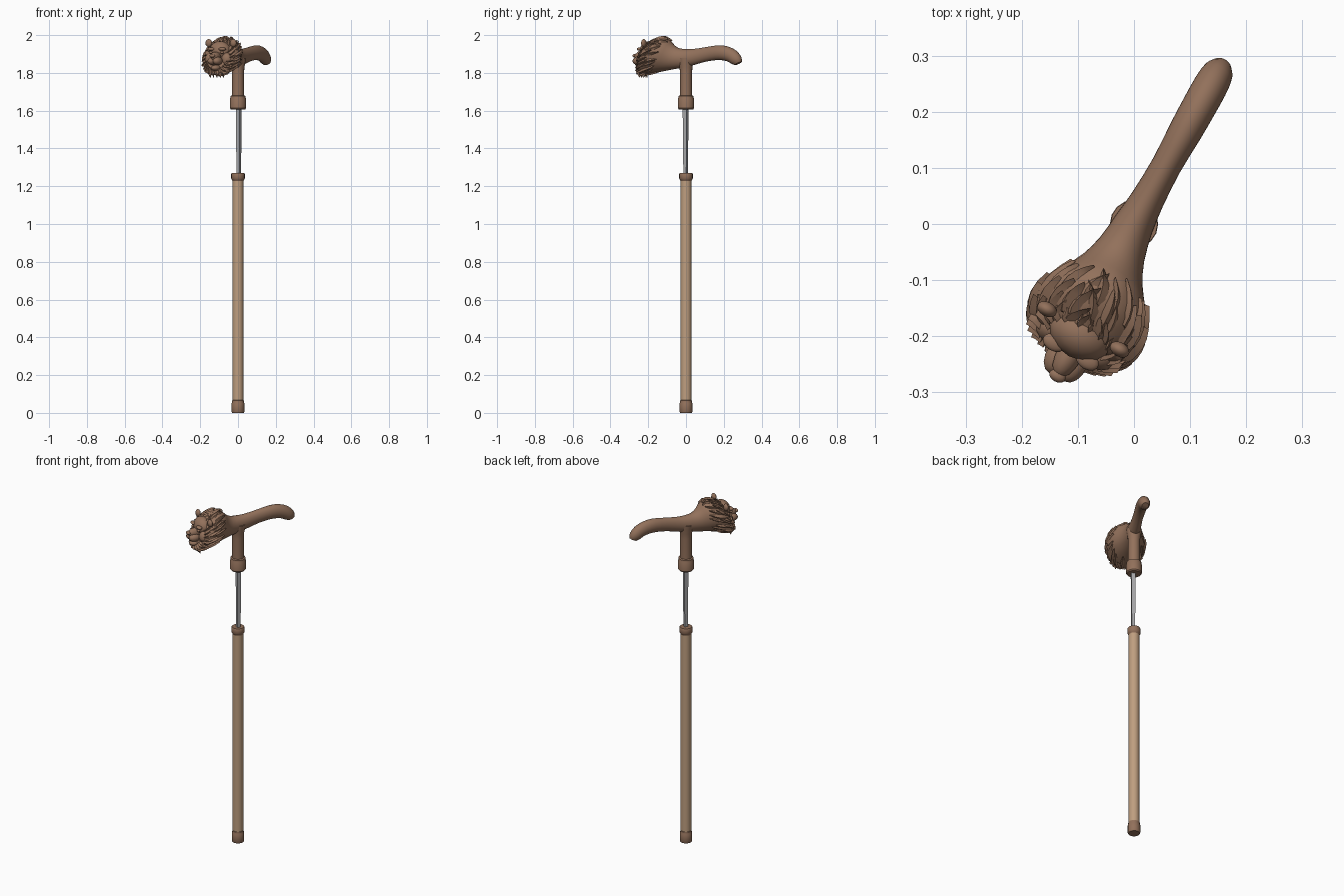
import bpy, bmesh, math, random
from mathutils import Vector, Matrix

if "Cube" in bpy.data.objects:
    bpy.data.objects.remove(bpy.data.objects["Cube"])

random.seed(4)
ANG = math.radians(61)
S = Vector((-math.cos(ANG), -math.sin(ANG), 0))   # towards the carved head
T = Vector((math.sin(ANG), -math.cos(ANG), 0))    # sideways
Z = Vector((0, 0, 1))


def material(name, rgb):
    m = bpy.data.materials.new(name)
    m.diffuse_color = (*rgb, 1)
    m.use_nodes = True
    m.node_tree.nodes["Principled BSDF"].inputs["Base Color"].default_value = m.diffuse_color
    return m


BROWN = material("carved brown wood", (0.29, 0.165, 0.105))
TAN = material("tan wood", (0.52, 0.345, 0.215))
STEEL = material("steel grey", (0.40, 0.40, 0.41))


def finish(bm, name, mat, angle=35):
    bmesh.ops.recalc_face_normals(bm, faces=bm.faces)
    me = bpy.data.meshes.new(name)
    bm.to_mesh(me)
    bm.free()
    me.materials.append(mat)
    me.shade_smooth()
    me.set_sharp_from_angle(angle=math.radians(angle))
    ob = bpy.data.objects.new(name, me)
    bpy.context.collection.objects.link(ob)
    return ob


def skin(bm, rings):
    """Join point rings into a capped tube."""
    vs = [[bm.verts.new(p) for p in r] for r in rings]
    n = len(vs[0])
    for a, b in zip(vs, vs[1:]):
        for i in range(n):
            j = (i + 1) % n
            bm.faces.new((a[i], a[j], b[j], b[i]))
    bm.faces.new(vs[0])
    bm.faces.new(vs[-1])


def lathe(name, profile, mat, n=16):
    bm = bmesh.new()
    skin(bm, [[(r * math.cos(2 * math.pi * i / n), r * math.sin(2 * math.pi * i / n), z)
               for i in range(n)] for r, z in profile])
    return finish(bm, name, mat)


# Shaft, ferrule and collars
lathe("shaft", [(.029, .03), (.029, 1.255)], TAN)
lathe("ferrule", [(.031, 0), (.034, .006), (.034, .05), (.031, .056), (.031, .066), (.028, .068)], BROWN)
lathe("shaft_collar", [(.029, 1.228), (.033, 1.236), (.036, 1.241), (.036, 1.264), (.033, 1.27)], BROWN)
lathe("handle_collar", [(.038, 1.607), (.043, 1.613), (.043, 1.662), (.040, 1.668),
                        (.040, 1.678), (.031, 1.682)], BROWN)
lathe("handle_neck", [(.032, 1.67), (.032, 1.80), (.034, 1.83), (.039, 1.855), (.042, 1.88)], BROWN)

# Blade: tapering diamond section
bm = bmesh.new()
skin(bm, [[(.004 + w * math.cos(a), -.002 + w * math.sin(a), z)
           for a in (math.radians(15 + 90 * k) for k in range(4))]
          for z, w in ((1.0, .002), (1.06, .009), (1.27, .0125), (1.63, .0165))])
finish(bm, "blade", STEEL, 20)

# Handle and mane core: (along, height, half width, half height, tilt)
SECT = [(-.316, 1.850, .018, .021, -65), (-.304, 1.866, .028, .033, -58),
        (-.280, 1.888, .031, .037, -38), (-.240, 1.903, .031, .039, -18),
        (-.190, 1.907, .030, .039, -4), (-.120, 1.898, .027, .038, 5),
        (-.050, 1.885, .030, .042, 5), (.000, 1.878, .036, .048, 0),
        (.050, 1.877, .045, .055, -5), (.090, 1.882, .060, .070, -12),
        (.125, 1.887, .080, .088, -20), (.160, 1.889, .096, .103, -24),
        (.195, 1.887, .102, .109, -26), (.225, 1.881, .094, .100, -24),
        (.240, 1.880, .076, .080, -20), (.248, 1.880, .040, .045, -15)]


def section(u):
    """Catmull-Rom sample of the section table at index u."""
    i = max(0, min(int(u), len(SECT) - 2))
    f = u - i
    p = [SECT[max(0, min(i + k, len(SECT) - 1))] for k in (-1, 0, 1, 2)]
    return [.5 * (2 * b + (c - a) * f + (2 * a - 5 * b + 4 * c - d) * f * f
                  + (3 * b - a - 3 * c + d) * f ** 3) for a, b, c, d in zip(*p)]


def surf(u, th, k=1.0):
    s, z, w, h, tilt = section(u)
    a = math.radians(tilt)
    up = S * math.sin(a) + Z * math.cos(a)
    off = .01 * max(0, min(1, (u - 7) / 3))
    return S * s + Z * z + T * (off + k * w * math.cos(th)) + up * (k * h * math.sin(th))


bm = bmesh.new()
N, rings = 32, []
for j in range((len(SECT) - 1) * 2 + 1):
    u = j / 2
    amp = .03 * max(0, min(1, (u - 9.5) / 2))
    rings.append([surf(u, 2 * math.pi * i / N,
                       1 + amp * math.sin(2 * math.pi * i / N * 11 + u * 1.7)) for i in range(N)])
skin(bm, rings)
finish(bm, "handle_grip", BROWN, 50)

# Mane locks: ridged leaves sweeping back from the face, tips lifted
bm = bmesh.new()
for row, (u0, u1, count) in enumerate(((14.2, 12.6, 22), (13.3, 11.3, 22), (12.3, 10.0, 20))):
    for c in range(count):
        th0 = 2 * math.pi * (c + .5 * row + random.uniform(-.25, .25)) / count
        swirl = random.uniform(.12, .38) * (1 if math.cos(th0) > 0 else -1)
        end = u1 + random.uniform(-.3, .4)
        lift = random.uniform(.04, .10)
        width = random.uniform(.12, .17)
        slices = []
        for k in range(6):
            f = k / 5
            u = u0 + (end - u0) * f
            th = th0 + swirl * f * f
            w = width * (math.sin(math.pi * (.2 + .8 * f)) + .03)
            top = 1.0 + lift * math.sin(math.pi * (.15 + .6 * f))
            tip = .05 * f ** 3
            slices.append([surf(u, th - w, .96 + tip), surf(u, th + .2 * w, top + tip),
                           surf(u, th + w, .96 + tip), surf(u, th, .93 + tip)])
        skin(bm, slices)
# Fringe locks radiating around the face
for c in range(24):
    th = 2 * math.pi * (c + random.uniform(-.2, .2)) / 24
    slices = []
    for k in range(4):
        f = k / 3
        r = .72 + .36 * f
        w = .14 * (1 - .85 * f)
        a = th + .15 * f * f
        slices.append([surf(13.5, a - w, r), surf(13.5, a, r) + S * (.02 * (1 - f * .6)),
                       surf(13.5, a + w, r), surf(13.0, a, r * .95)])
    skin(bm, slices)
finish(bm, "mane_locks", BROWN, 30)


# Face: blended ellipsoids in the head's frame, paired ones mirrored
def blob(bm, t, s, z, rt, rs, rz):
    for sign in ((1, -1) if t else (1,)):
        c = T * (.012 + sign * t) + S * s + Z * z
        m = Matrix((T * rt, S * rs, Z * rz)).transposed().to_4x4()
        bmesh.ops.create_uvsphere(bm, u_segments=14, v_segments=9, radius=1,
                                  matrix=Matrix.Translation(c) @ m)


def face_part(name, *blobs):
    bm = bmesh.new()
    for b in blobs:
        blob(bm, *b)
    finish(bm, name, BROWN, 50)


face_part("forehead", (0, .218, 1.918, .060, .045, .050))
face_part("cheeks", (.050, .232, 1.872, .030, .028, .036))
face_part("muzzle", (0, .262, 1.886, .023, .044, .026), (.016, .272, 1.863, .023, .034, .022))
face_part("nose", (0, .303, 1.891, .016, .011, .010))
face_part("jaw", (0, .262, 1.826, .025, .034, .016))
face_part("brows", (.034, .254, 1.926, .022, .015, .009))
face_part("eyes", (.034, .258, 1.908, .010, .008, .007))
face_part("ears", (.074, .208, 1.958, .019, .013, .021))

# Beard tufts under the jaw
bm = bmesh.new()
for t in (-.04, -.02, 0, .02, .04):
    base = T * (.012 + t) + S * .25 + Z * 1.822
    slices = []
    for f in (0, .5, 1):
        c = base + Z * (-.047 * f) + S * (.012 * math.sin(math.pi * f))
        r = .015 * (1 - .85 * f)
        slices.append([c + T * r, c + S * r, c - T * r, c - S * r])
    skin(bm, slices)
finish(bm, "beard", BROWN, 30)
